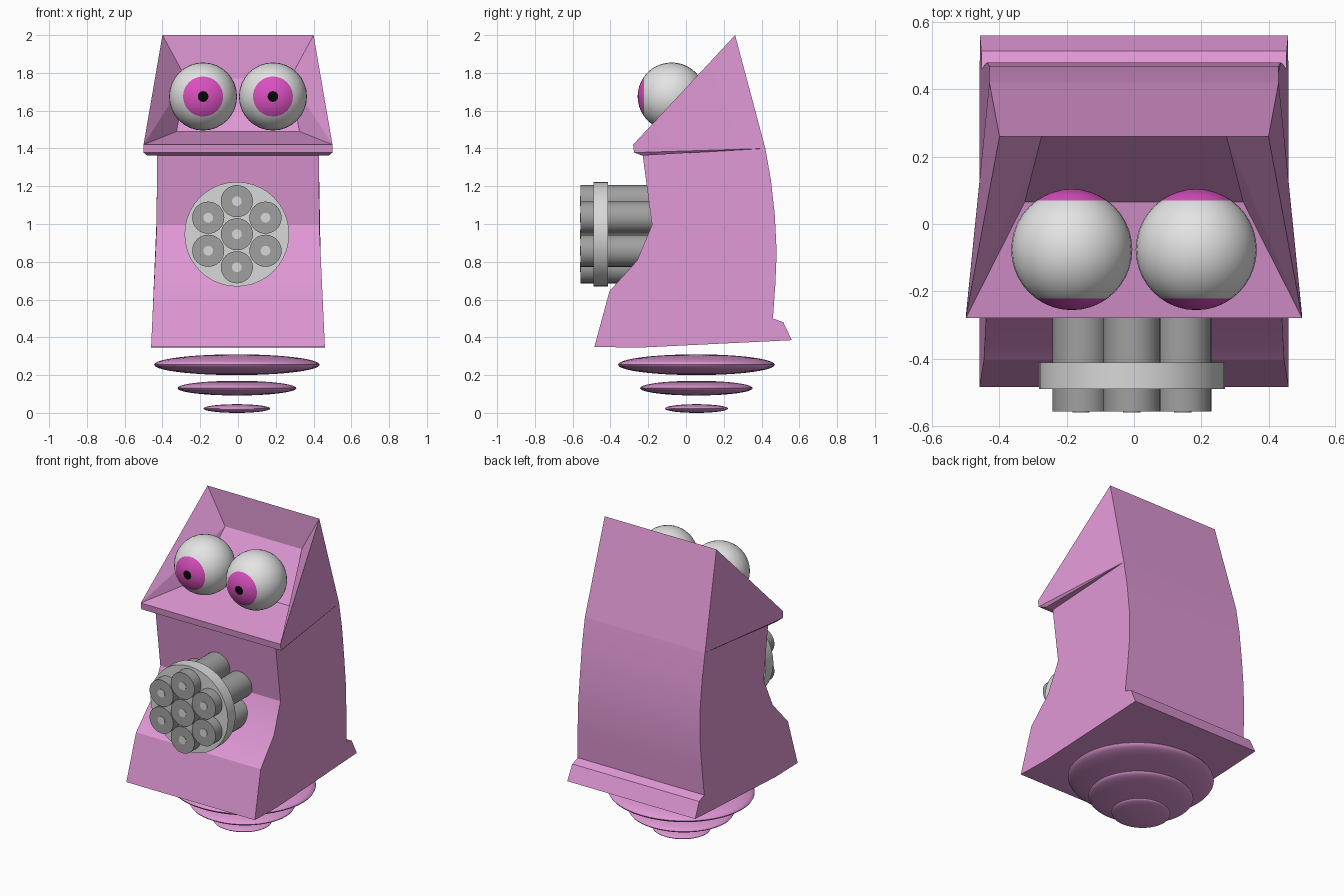
import bpy, bmesh, math
from mathutils import Matrix, Vector

if "Cube" in bpy.data.objects:
    bpy.data.objects.remove(bpy.data.objects["Cube"])


def material(name, r, g, b):
    lin = [((c / 255 + 0.055) / 1.055) ** 2.4 if c > 10 else c / 3294 for c in (r, g, b)]
    m = bpy.data.materials.new(name)
    m.diffuse_color = (*lin, 1)
    m.use_nodes = True
    m.node_tree.nodes["Principled BSDF"].inputs["Base Color"].default_value = m.diffuse_color
    return m


PINK = material("pink", 224, 152, 213)
WHITE = material("eye white", 228, 228, 228)
MAGENTA = material("iris magenta", 218, 80, 192)
BLACK = material("pupil black", 5, 5, 5)
STEEL = material("steel grey", 160, 160, 160)
LIGHT = material("light grey", 216, 216, 216)


def finish(name, bm, mats, angle=30):
    bmesh.ops.recalc_face_normals(bm, faces=bm.faces)
    me = bpy.data.meshes.new(name)
    bm.to_mesh(me)
    bm.free()
    for m in mats:
        me.materials.append(m)
    ob = bpy.data.objects.new(name, me)
    bpy.context.collection.objects.link(ob)
    bpy.ops.object.select_all(action='DESELECT')
    ob.select_set(True)
    bpy.context.view_layer.objects.active = ob
    bpy.ops.object.shade_smooth_by_angle(angle=math.radians(angle))
    return ob


def cylinder_y(name, x, z, y0, y1, radius, mat, sides=32):
    bm = bmesh.new()
    mx = Matrix.Translation((x, (y0 + y1) / 2, z)) @ Matrix.Rotation(math.pi / 2, 4, 'X')
    bmesh.ops.create_cone(bm, cap_ends=True, segments=sides, radius1=radius,
                          radius2=radius, depth=abs(y1 - y0), matrix=mx)
    return finish(name, bm, [mat])


# body: side profile swept across the width, flaring towards the bottom
profile = [(-0.485, 0.35), (-0.405, 0.645), (-0.26, 0.805), (-0.18, 0.995),
           (-0.23, 1.37), (0.42, 1.40), (0.45, 1.23), (0.47, 1.05), (0.48, 0.85),
           (0.473, 0.68), (0.46, 0.50), (0.515, 0.48), (0.56, 0.385), (-0.26, 0.345)]
bm = bmesh.new()
sides = []
for s in (-1, 1):
    ring = []
    for y, z in profile:
        w = 0.43 + 0.03 * min(1, max(0, (1.0 - z) / 0.65))
        ring.append(bm.verts.new((s * w, y, z)))
    sides.append(ring)
    bm.faces.new(ring)
n = len(profile)
for i in range(n):
    j = (i + 1) % n
    bm.faces.new((sides[0][i], sides[0][j], sides[1][j], sides[1][i]))
finish("body", bm, [PINK], 22)

# head: wedge with a recessed face, mirrored left to right
half = {"lip_top": (0.50, -0.28, 1.42), "lip_low": (0.50, -0.275, 1.378),
        "under": (0.48, -0.23, 1.362), "back": (0.43, 0.42, 1.40),
        "ridge": (0.40, 0.26, 2.0), "in_low": (0.325, 0.065, 1.49),
        "in_top": (0.275, 0.26, 1.77)}
bm = bmesh.new()
R = {k: bm.verts.new(v) for k, v in half.items()}
L = {k: bm.verts.new((-v[0], v[1], v[2])) for k, v in half.items()}
loop = ["lip_top", "lip_low", "under", "back", "ridge", "in_top", "in_low"]
for a, b in zip(loop, loop[1:] + loop[:1]):
    bm.faces.new((R[a], R[b], L[b], L[a]))
for S in (R, L):
    for tri in (("lip_top", "ridge", "back"), ("lip_top", "back", "lip_low"),
                ("lip_low", "back", "under"), ("lip_top", "in_low", "in_top"),
                ("lip_top", "in_top", "ridge")):
        bm.faces.new([S[k] for k in tri])
finish("head", bm, [PINK], 10)

# eyes: spheres with poles facing front and back, coloured by ring
for side, x in (("left", -0.185), ("right", 0.185)):
    bm = bmesh.new()
    bmesh.ops.create_uvsphere(bm, u_segments=32, v_segments=20, radius=0.18,
                              matrix=Matrix.Rotation(math.pi / 2, 4, 'X'))
    for f in bm.faces:
        ang = math.degrees(f.calc_center_median().angle(Vector((0, -1, 0))))
        f.material_index = 2 if ang < 9 else 1 if ang < 36 or ang > 144 else 0
    bmesh.ops.translate(bm, verts=bm.verts, vec=(x, -0.076, 1.675))
    finish("eye_" + side, bm, [WHITE, MAGENTA, BLACK])

# barrel cluster with a holding plate and bore discs
cx, cz = -0.006, 0.946
spots = [(cx, cz)] + [(cx + 0.175 * math.cos(math.radians(90 + 60 * k)),
                       cz + 0.175 * math.sin(math.radians(90 + 60 * k))) for k in range(6)]
for i, (x, z) in enumerate(spots):
    cylinder_y(f"barrel_{i}", x, z, -0.558, -0.10, 0.085, STEEL)
    cylinder_y(f"bore_{i}", x, z, -0.561, -0.556, 0.026, LIGHT, 16)
cylinder_y("barrel_plate", cx, cz, -0.49, -0.412, 0.277, LIGHT, 40)

# hover rings: flattened ellipsoids shrinking towards the ground
for i, (z, rx, ry, rz) in enumerate(((0.255, 0.438, 0.415, 0.055),
                                     (0.131, 0.315, 0.298, 0.039),
                                     (0.023, 0.177, 0.167, 0.023))):
    bm = bmesh.new()
    bmesh.ops.create_uvsphere(bm, u_segments=48, v_segments=20, radius=1)
    bmesh.ops.scale(bm, verts=bm.verts, vec=(rx, ry, rz))
    bmesh.ops.translate(bm, verts=bm.verts, vec=(-0.006, 0.055, z))
    finish(f"hover_ring_{i}", bm, [PINK], 60)
